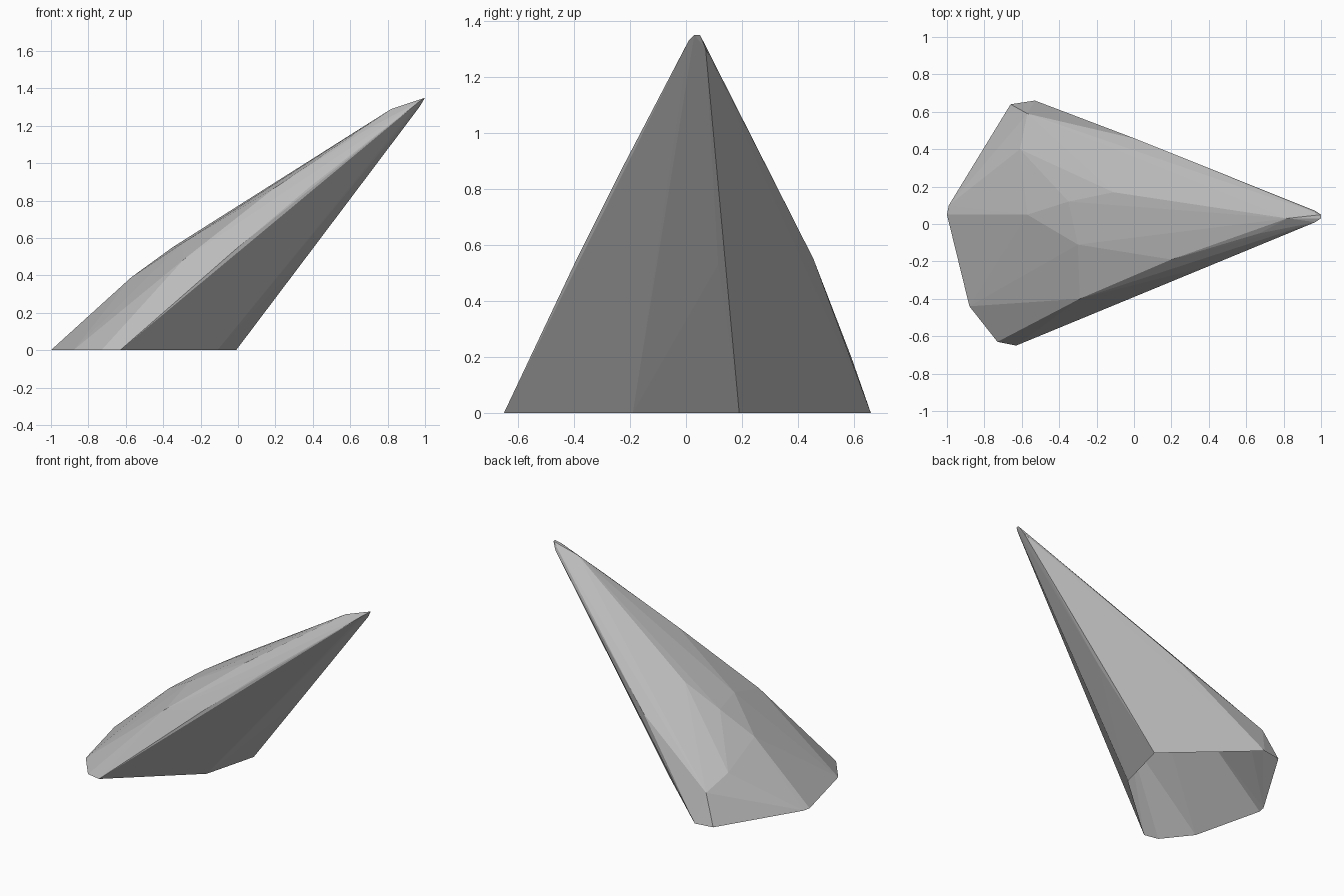
import bpy
import bmesh

cube = bpy.data.objects.get("Cube")
if cube:
    bpy.data.objects.remove(cube, do_unlink=True)

# Stone colour
stone = bpy.data.materials.new("grey_stone")
stone.use_nodes = True
grey = (0.5, 0.5, 0.5, 1)
stone.diffuse_color = grey
stone.node_tree.nodes["Principled BSDF"].inputs["Base Color"].default_value = grey

# Footprint of the leaning shard, on the ground
base = [(-1, .05), (-.99, .1), (-.66, .64), (-.53, .66), (-.01, .19),
        (-.11, -.19), (-.63, -.65), (-.73, -.63), (-.88, -.44)]
# Chipped corners along each long edge
front_edge = [(0, -.39, .55), (.38, -.23, .87), (.67, -.095, 1.1)]
upper_edge = [(-.29, -.4, .485), (.2, -.19, .87), (.67, -.05, 1.17)]
top_ridge = [(-.57, .05, .39), (-.3, -.11, .57), (-.35, .12, .55),
             (-.11, .17, .7), (.82, .03, 1.29)]
back_edge = [(-.57, .59, .2), (-.61, .4, .28), (.01, .455, .55), (.67, .17, 1.1)]
under_edge = [(.39, .115, .53)]
tip = [(1, .05, 1.35), (1, .03, 1.35), (.97, .01, 1.33), (.97, .07, 1.3)]

# Wrap the corners in flat facets, leaving the underside open
bm = bmesh.new()
corners = [(x, y, 0) for x, y in base]
for p in corners + front_edge + upper_edge + top_ridge + back_edge + under_edge + tip:
    bm.verts.new(p)
bmesh.ops.convex_hull(bm, input=bm.verts)
bmesh.ops.delete(bm, geom=[v for v in bm.verts if not v.link_faces], context='VERTS')
bmesh.ops.recalc_face_normals(bm, faces=bm.faces)
floor = [f for f in bm.faces if all(v.co.z < 0.001 for v in f.verts)]
bmesh.ops.delete(bm, geom=floor, context='FACES')

mesh = bpy.data.meshes.new("stone_shard")
bm.to_mesh(mesh)
bm.free()
mesh.materials.append(stone)
shard = bpy.data.objects.new("stone_shard", mesh)
bpy.context.collection.objects.link(shard)
